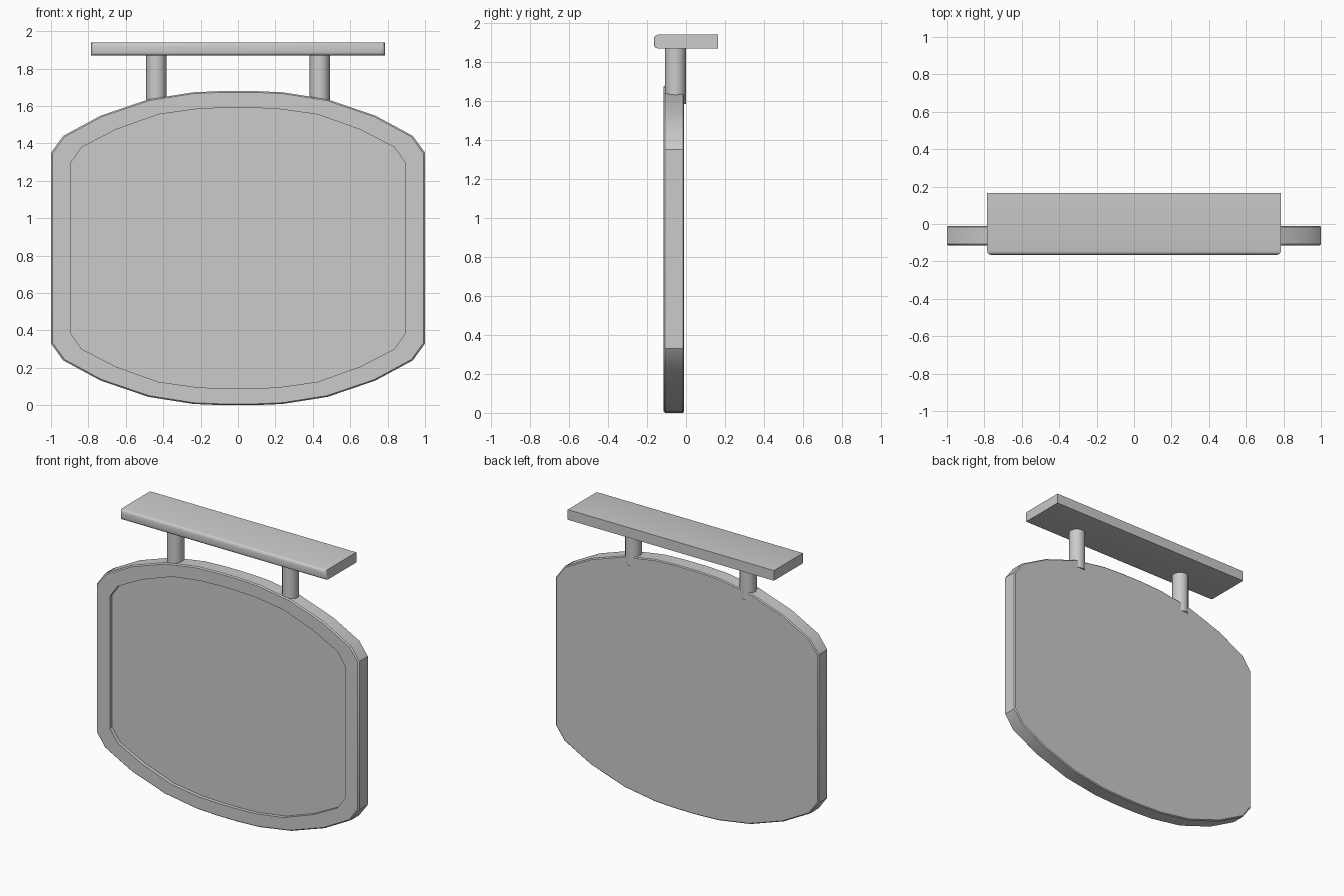
import bpy, bmesh, math

if "Cube" in bpy.data.objects:
    bpy.data.objects.remove(bpy.data.objects["Cube"])

MID = 0.84  # height of the board's centre


def finish(bm, name, angle=30):
    bmesh.ops.recalc_face_normals(bm, faces=bm.faces)
    me = bpy.data.meshes.new(name)
    bm.to_mesh(me)
    bm.free()
    ob = bpy.data.objects.new(name, me)
    bpy.context.collection.objects.link(ob)
    bpy.ops.object.select_all(action='DESELECT')
    ob.select_set(True)
    bpy.context.view_layer.objects.active = ob
    bpy.ops.object.shade_smooth_by_angle(angle=math.radians(angle))
    return ob


def mirrored(quarter):
    """Full closed outline from one quarter (side to top)."""
    right = [(x, -z) for x, z in reversed(quarter)] + quarter
    return right + [(-x, z) for x, z in reversed(right)]


outer = mirrored([(1, .51), (.935, .60), (.735, .708), (.48, .795), (.24, .833), (.08, .84)])
inner = mirrored([(.895, .455), (.835, .54), (.65, .635), (.425, .715), (.21, .745), (.07, .75)])

# sign board: rim with a shallow recessed panel on the front
bm = bmesh.new()
loops = [(outer, .993, -.010), (outer, 1, -.016), (outer, 1, -.107), (outer, .992, -.115),
         (inner, 1, -.115), (inner, 1, -.09)]
rings = [[bm.verts.new((x * s, y, MID + z * s)) for x, z in prof] for prof, s, y in loops]
for a, b in zip(rings, rings[1:]):
    n = len(a)
    for i in range(n):
        j = (i + 1) % n
        bm.faces.new((a[i], a[j], b[j], b[i]))
bm.faces.new(rings[0])
bm.faces.new(rings[-1])
finish(bm, "sign_board")

# hanging posts
for side, sx in (("left", -1), ("right", 1)):
    bm = bmesh.new()
    bmesh.ops.create_cone(bm, cap_ends=True, segments=12, radius1=.054, radius2=.054, depth=.30)
    bmesh.ops.translate(bm, verts=bm.verts, vec=(sx * .437, -.054, 1.735))
    finish(bm, "hanging_post_" + side, 40)

# top beam, rounded around its front face only
bm = bmesh.new()
bmesh.ops.create_cube(bm, size=1)
bmesh.ops.scale(bm, verts=bm.verts, vec=(1.57, .33, .07))
bmesh.ops.translate(bm, verts=bm.verts, vec=(0, 0, 1.905))
front = [e for e in bm.edges if all(v.co.y < 0 for v in e.verts)]
bmesh.ops.bevel(bm, geom=front, offset=.02, segments=3, profile=.5, affect='EDGES')
finish(bm, "top_beam", 40)
